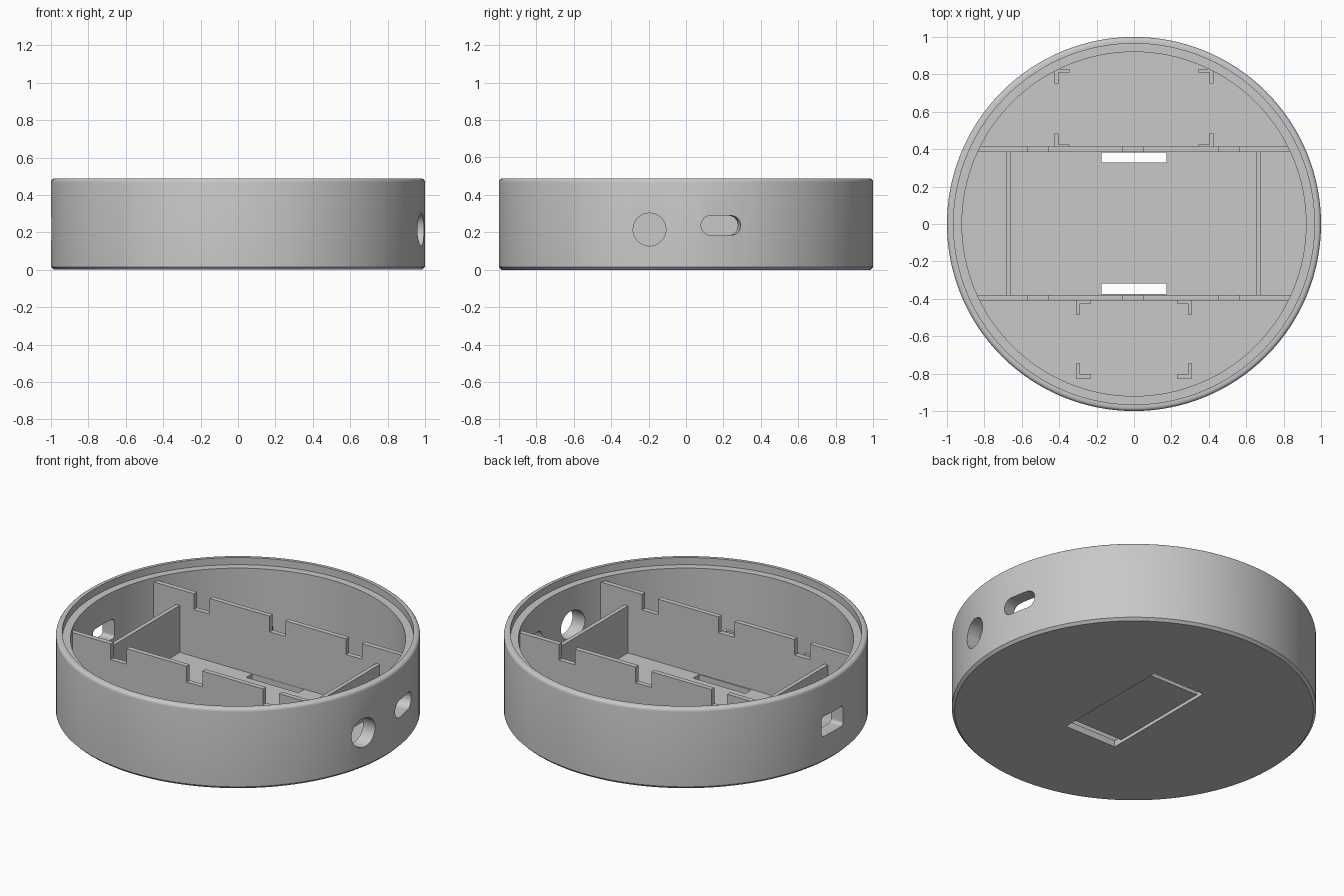
import bpy, bmesh, math
from mathutils import Matrix, Vector

cube = bpy.data.objects.get("Cube")
if cube:
    bpy.data.objects.remove(cube, do_unlink=True)

grey = bpy.data.materials.new("plain grey")
grey.use_nodes = True
GREY = (0.58, 0.58, 0.58, 1)
grey.diffuse_color = GREY
grey.node_tree.nodes["Principled BSDF"].inputs["Base Color"].default_value = GREY

FLOOR = 0.04
WALL_TOP = 0.42
NOTCH = 0.325


def finish(name, bm):
    bmesh.ops.recalc_face_normals(bm, faces=bm.faces)
    mesh = bpy.data.meshes.new(name)
    bm.to_mesh(mesh)
    bm.free()
    obj = bpy.data.objects.new(name, mesh)
    bpy.context.collection.objects.link(obj)
    mesh.materials.append(grey)
    return obj


def prism(name, points, offset):
    """Extrude a flat outline of 3D points along offset."""
    bm = bmesh.new()
    face = bm.faces.new([bm.verts.new(p) for p in points])
    new = bmesh.ops.extrude_face_region(bm, geom=[face])["geom"]
    verts = [v for v in new if isinstance(v, bmesh.types.BMVert)]
    bmesh.ops.translate(bm, verts=verts, vec=offset)
    return finish(name, bm)


def box(name, x0, x1, y0, y1, z0, z1):
    return prism(name, [(x0, y0, z0), (x1, y0, z0), (x1, y1, z0), (x0, y1, z0)], (0, 0, z1 - z0))


def side_cutter(name, y, z, width, height, radius, start, turn=0.0):
    """Rounded-rectangle prism pointing along x, turned about the z axis."""
    steps = 12
    pts = []
    for corner, (sy, sz) in enumerate([(1, 1), (-1, 1), (-1, -1), (1, -1)]):
        cy, cz = sy * (width / 2 - radius), sz * (height / 2 - radius)
        for i in range(steps + 1):
            a = math.pi / 2 * (corner + i / steps)
            pts.append(Vector((start, y + cy + radius * math.cos(a), z + cz + radius * math.sin(a))))
    obj = prism(name, pts, (0.5, 0, 0))
    obj.data.transform(Matrix.Rotation(turn, 4, "Z"))
    bmesh_clean(obj)
    return obj


def bmesh_clean(obj):
    bm = bmesh.new()
    bm.from_mesh(obj.data)
    bmesh.ops.remove_doubles(bm, verts=bm.verts, dist=1e-5)
    bm.to_mesh(obj.data)
    bm.free()


# Round case: floor, wall, lid ledge and rounded rim as one lathe profile
profile = [(0, 0), (0.985, 0), (1, 0.015), (1, 0.468)]
profile += [(0.98 + 0.02 * math.cos(a), 0.468 + 0.02 * math.sin(a))
            for a in (math.pi / 8 * i for i in range(1, 5))]
profile += [(0.965, 0.488), (0.965, 0.445), (0.92, 0.445), (0.92, FLOOR), (0, FLOOR)]
bm = bmesh.new()
verts = [bm.verts.new((r, 0, z)) for r, z in profile]
edges = [bm.edges.new(pair) for pair in zip(verts, verts[1:])]
bmesh.ops.spin(bm, geom=verts + edges, cent=(0, 0, 0), axis=(0, 0, 1),
               angle=math.tau, steps=128, use_merge=True)
bmesh.ops.remove_doubles(bm, verts=bm.verts, dist=1e-5)
case = finish("round_case", bm)

# Openings: round port, two slots, strap recess and its two through slots
cutters = [
    side_cutter("round_port_cutter", -0.195, 0.215, 0.175, 0.175, 0.0874, 0.75),
    side_cutter("oval_port_cutter", 0, 0.237, 0.215, 0.104, 0.0515, 0.75, math.radians(10.8)),
    side_cutter("left_port_cutter", 0.02, 0.22, 0.2, 0.12, 0.02, -1.25),
    box("recess_cutter", -0.175, 0.175, -0.373, 0.383, -0.1, 0.02),
    box("back_strap_cutter", -0.175, 0.175, 0.328, 0.383, -0.1, 0.1),
    box("front_strap_cutter", -0.175, 0.175, -0.373, -0.318, -0.1, 0.1),
]
bpy.context.view_layer.objects.active = case
for cutter in cutters:
    cutter.hide_render = True
    mod = case.modifiers.new(cutter.name, "BOOLEAN")
    mod.operation = "DIFFERENCE"
    mod.solver = "EXACT"
    mod.object = cutter
    bpy.ops.object.modifier_apply(modifier=mod.name)
for cutter in cutters:
    bpy.data.objects.remove(cutter, do_unlink=True)

bpy.ops.object.select_all(action="DESELECT")
case.select_set(True)
bpy.ops.object.shade_smooth_by_angle(angle=math.radians(30))

# Long notched dividers
for name, y in (("back_divider", 0.385), ("front_divider", -0.41)):
    outline = [(-0.845, FLOOR - 0.01), (-0.845, WALL_TOP)]
    for x in (-0.513, -0.005, 0.508):
        outline += [(x - 0.053, WALL_TOP), (x - 0.053, NOTCH), (x + 0.053, NOTCH), (x + 0.053, WALL_TOP)]
    outline += [(0.845, WALL_TOP), (0.845, FLOOR - 0.01)]
    prism(name, [(x, y, z) for x, z in outline], (0, 0.03, 0))

# Short end dividers
for name, x in (("right_end_divider", -0.685), ("left_end_divider", 0.655)):
    box(name, x, x + 0.025, -0.39, 0.39, FLOOR - 0.01, NOTCH)


# L-shaped corner brackets that locate the boards
def bracket(name, x, y, sx, sy):
    long, thick = 0.08, 0.02
    outline = [(0, 0), (long, 0), (long, thick), (thick, thick), (thick, long), (0, long)]
    prism(name, [(x + sx * u, y + sy * v, FLOOR - 0.01) for u, v in outline], (0, 0, 0.08))


for group, half, low, high in (("back", 0.425, 0.405, 0.83), ("front", 0.31, -0.825, -0.405)):
    for side, sx in (("left", -1), ("right", 1)):
        bracket(f"{group}_{side}_bracket_low", -sx * -half, low, -sx, 1)
        bracket(f"{group}_{side}_bracket_high", -sx * -half, high, -sx, -1)
